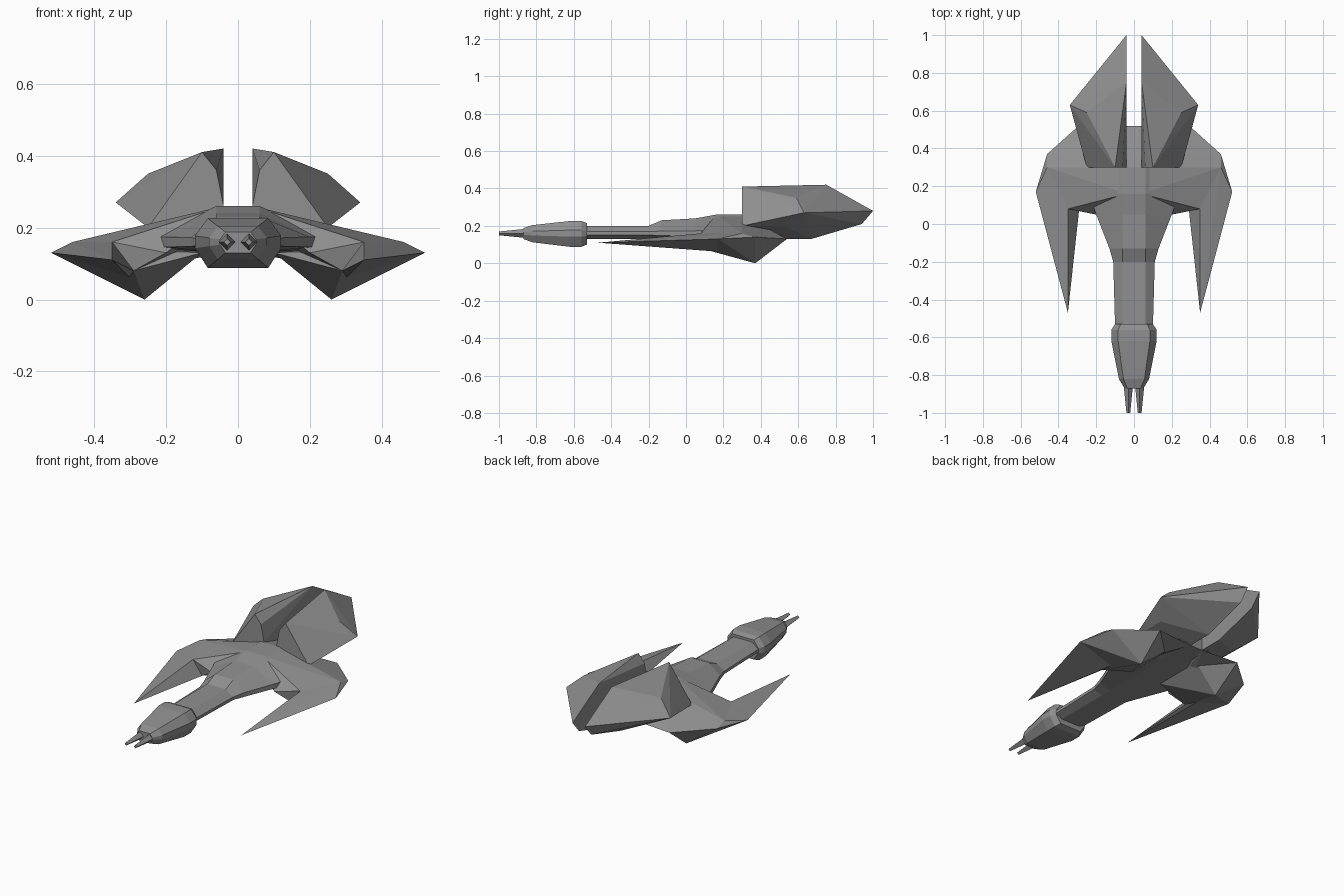
import bpy, bmesh
from math import radians
from mathutils import Matrix

cube = bpy.data.objects.get("Cube")
if cube:
    bpy.data.objects.remove(cube, do_unlink=True)

grey = bpy.data.materials.new("hull_grey")
grey.use_nodes = True
grey.diffuse_color = [0.28] * 3 + [1]
shader = grey.node_tree.nodes["Principled BSDF"]
shader.inputs["Base Color"].default_value = grey.diffuse_color

# Shared levels and lines of the hull
belly = 0.13
waist = 0.16
deck_level = 0.2
spine = 0.26
crest = 0.42
gap = 0.04


def finish(name, bm, mirrored=False):
    """Turn the mesh into a grey object, optionally doubled across the centre."""
    bmesh.ops.recalc_face_normals(bm, faces=bm.faces)
    mesh = bpy.data.meshes.new(name)
    bm.to_mesh(mesh)
    bm.free()
    mesh.materials.append(grey)
    part = bpy.data.objects.new(name, mesh)
    bpy.context.collection.objects.link(part)
    if mirrored:
        mirror = part.modifiers.new("other_side", "MIRROR")
        mirror.use_mirror_merge = False


def loft(name, stations, flat):
    """Eight-sided hull; each station is (y, half width, bottom, top)."""
    bm = bmesh.new()
    rings = []
    for y, width, low, high in stations:
        deck = min(flat, width * 0.7)
        side = (high - low) / 8
        half = [(deck, high), (width, waist + side), (width, waist - side), (deck, low)]
        outline = half + [(-x, z) for x, z in reversed(half)]
        rings.append([bm.verts.new((x, y, z)) for x, z in outline])
    for ring, following in zip(rings, rings[1:]):
        for i, corner in enumerate(ring):
            bm.faces.new((ring[i - 1], corner, following[i], following[i - 1]))
    bm.faces.new(rings[0])
    bm.faces.new(rings[-1])
    finish(name, bm)


def faceted_pair(name, corners):
    """Convex faceted shell spanned by its corners, on both sides."""
    bm = bmesh.new()
    for corner in corners:
        bm.verts.new(corner)
    hull = bmesh.ops.convex_hull(bm, input=bm.verts)
    inside = [item for item in hull["geom_interior"] if isinstance(item, bmesh.types.BMVert)]
    bmesh.ops.delete(bm, geom=inside, context="VERTS")
    finish(name, bm, mirrored=True)


# Head, swelling towards a collar at the back; its height follows its width
head_plan = [(-0.87, 0.05), (-0.82, 0.08), (-0.62, 0.12), (-0.56, 0.12), (-0.53, 0.1)]
loft("head", [(y, w, waist - w * 0.6, waist + w * 0.55) for y, w in head_plan], flat=0.09)

# Neck stepping up and widening into the central body
body_plan = [
    (-0.55, 0.1, deck_level), (-0.2, 0.11, deck_level), (-0.13, 0.13, 0.23),
    (0.05, 0.2, 0.24), (0.16, 0.24, spine), (0.3, 0.24, spine), (0.52, 0.1, deck_level),
]
loft("neck_and_body", [(y, w, belly, top) for y, w, top in body_plan], flat=0.06)

# Twin tapered prongs on the nose
prong = bmesh.new()
bmesh.ops.create_cone(
    prong, cap_ends=True, segments=4, radius1=0.03, radius2=0.01, depth=0.2,
    matrix=Matrix.Translation((0.03, -0.9, waist)) @ Matrix.Rotation(radians(90), 4, "X"),
)
finish("nose_prongs", prong, mirrored=True)

# Corners shared by the shoulder, blade, keel and pod
wing_notch = (0.29, 0.08, 0.08)
wing_ridge = (0.35, 0.08, waist)
wing_heel = (0.46, 0.37, 0.14)
wing_top = (0.46, 0.3, waist)
wing_rear = (0.27, 0.54, belly)
wing_elbow = (0.52, 0.17, belly)
keel_point = (0.26, 0.37, 0)
shoulder_rear = (0.25, 0.3, deck_level)

# Shoulders sloping out from the spine to the wings
spine_edge = [(gap, y, spine) for y in (0.16, 0.3)]
shoulder_front = (0.24, 0.16, deck_level)
armpit = (0.2, 0.05, belly)
body_rear = (gap, 0.52, belly)
faceted_pair("shoulders", spine_edge + [
    shoulder_front, shoulder_rear, armpit, body_rear,
    wing_notch, wing_ridge, wing_top, wing_heel, wing_rear,
])

# Forward-swept blades
blade_tip = (0.35, -0.47, 0.11)
blade_root = (0.3, 0.2, 0.06)
faceted_pair("wing_blades", [
    blade_tip, blade_root, wing_elbow, wing_notch, wing_ridge, wing_top,
])

# Keels hanging between the blades and the belly
root_front = (0.1, 0.1, belly)
root_rear = (0.1, 0.4, belly)
faceted_pair("keels", [
    root_front, root_rear, wing_notch, wing_elbow, wing_top, wing_heel, wing_rear, keel_point,
])

# Large angular rear pods: a leaning front, a flat inner wall and an outer point
pod_front = [(x, 0.3, z) for x, z in ((0.1, 0.41), (0.06, 0.36), (gap, spine), (gap, belly))]
inner_wall = [(gap, y, z) for y, z in ((0.67, belly), (0.94, 0.21), (1, 0.28), (0.75, crest))]
outer_point = (0.34, 0.63, 0.27)
outer_brow = (0.25, 0.59, 0.35)
outer_chin = (0.25, 0.52, deck_level)
faceted_pair("rear_pods", pod_front + inner_wall + [
    shoulder_rear, outer_point, outer_brow, outer_chin,
])
